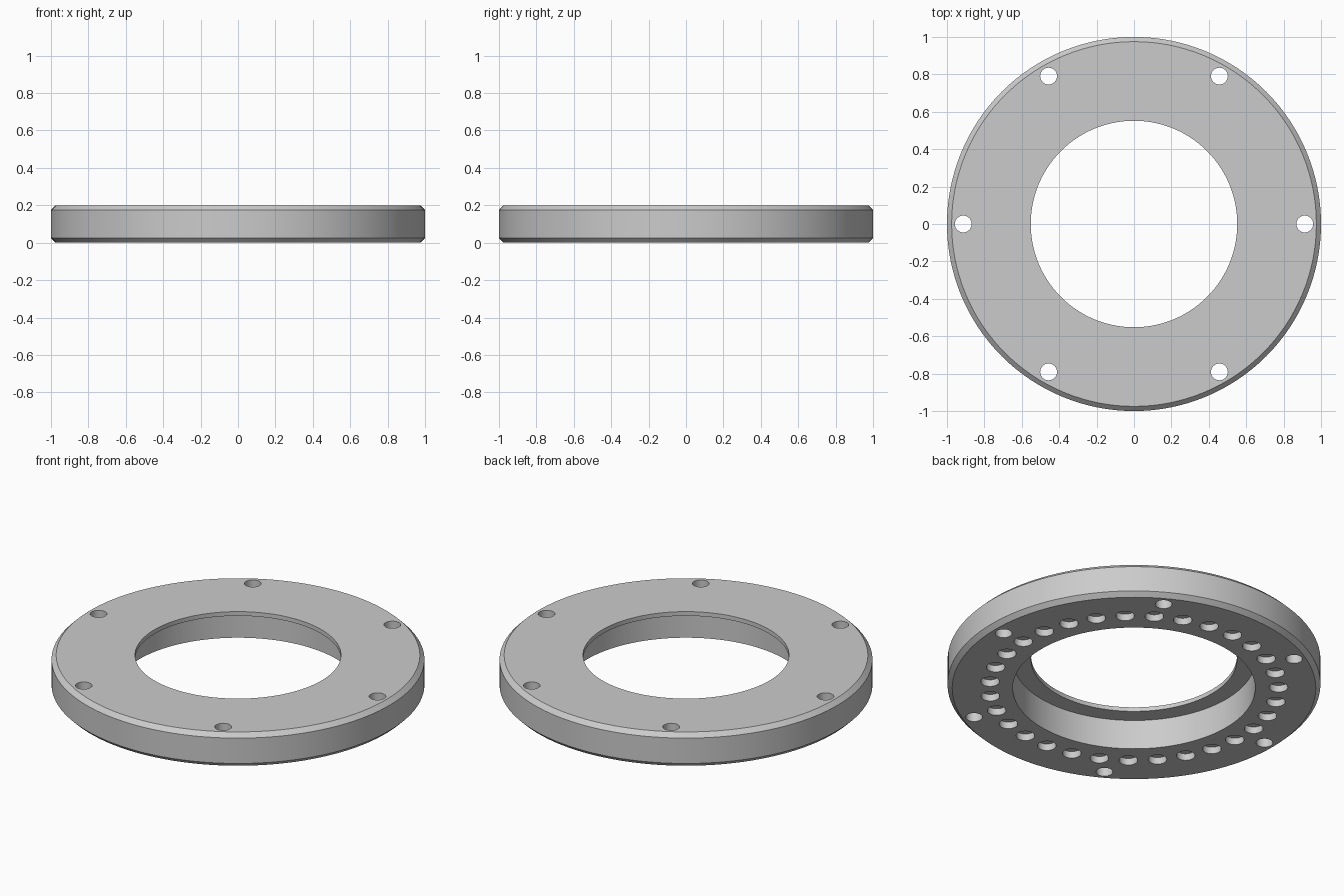
import bpy
import bmesh
from math import cos, sin, tau, radians
from mathutils import Matrix, Vector

cube = bpy.data.objects.get("Cube")
if cube:
    bpy.data.objects.remove(cube, do_unlink=True)

HEIGHT = 0.2
CHAMFER = 0.025
LIP = 0.025  # thickness of the inner lip above the counterbore

grey = bpy.data.materials.new("plain grey")
grey.use_nodes = True
colour = (0.6, 0.6, 0.6, 1)
grey.diffuse_color = colour
grey.node_tree.nodes["Principled BSDF"].inputs["Base Color"].default_value = colour


def add_object(name, bm):
    bmesh.ops.recalc_face_normals(bm, faces=bm.faces)
    mesh = bpy.data.meshes.new(name)
    bm.to_mesh(mesh)
    bm.free()
    mesh.materials.append(grey)
    obj = bpy.data.objects.new(name, mesh)
    bpy.context.collection.objects.link(obj)
    return obj


def lathe(name, profile, steps):
    """Spin a closed (radius, height) profile around the z axis."""
    bm = bmesh.new()
    verts = [bm.verts.new((r, 0, z)) for r, z in profile]
    edges = [bm.edges.new((a, b)) for a, b in zip(verts, verts[1:] + verts[:1])]
    bmesh.ops.spin(bm, geom=verts + edges, cent=(0, 0, 0), axis=(0, 0, 1),
                   angle=tau, steps=steps, use_merge=True)
    bmesh.ops.remove_doubles(bm, verts=bm.verts, dist=0.0001)
    return add_object(name, bm)


def drill_circle(bm, count, ring_radius, hole_radius, bottom, top):
    """Add a circle of upright drill cylinders."""
    for i in range(count):
        a = tau * i / count
        centre = Vector((ring_radius * cos(a), ring_radius * sin(a), (bottom + top) / 2))
        bmesh.ops.create_cone(bm, cap_ends=True, segments=32, radius1=hole_radius,
                              radius2=hole_radius, depth=top - bottom,
                              matrix=Matrix.Translation(centre))


# Ring with chamfered rim and a counterbore underneath
ring = lathe("flange_ring", [
    (0.65, 0), (1 - CHAMFER, 0), (1, CHAMFER), (1, HEIGHT - CHAMFER),
    (1 - CHAMFER, HEIGHT), (0.552, HEIGHT), (0.552, HEIGHT - LIP), (0.65, HEIGHT - LIP),
], 128)

# Through bolt holes and shallow blind pockets in the underside
bm = bmesh.new()
drill_circle(bm, 6, 0.913, 0.045, -0.1, HEIGHT + 0.1)
drill_circle(bm, 31, 0.775, 0.05, -0.1, 0.04)
drills = add_object("hole_cutters", bm)
drills.hide_render = True

cut = ring.modifiers.new("holes", "BOOLEAN")
cut.operation = "DIFFERENCE"
cut.solver = "EXACT"
cut.object = drills

bpy.ops.object.select_all(action="DESELECT")
ring.select_set(True)
bpy.context.view_layer.objects.active = ring
bpy.ops.object.modifier_apply(modifier=cut.name)
bpy.data.objects.remove(drills, do_unlink=True)
bpy.ops.object.shade_smooth_by_angle(angle=radians(30))
